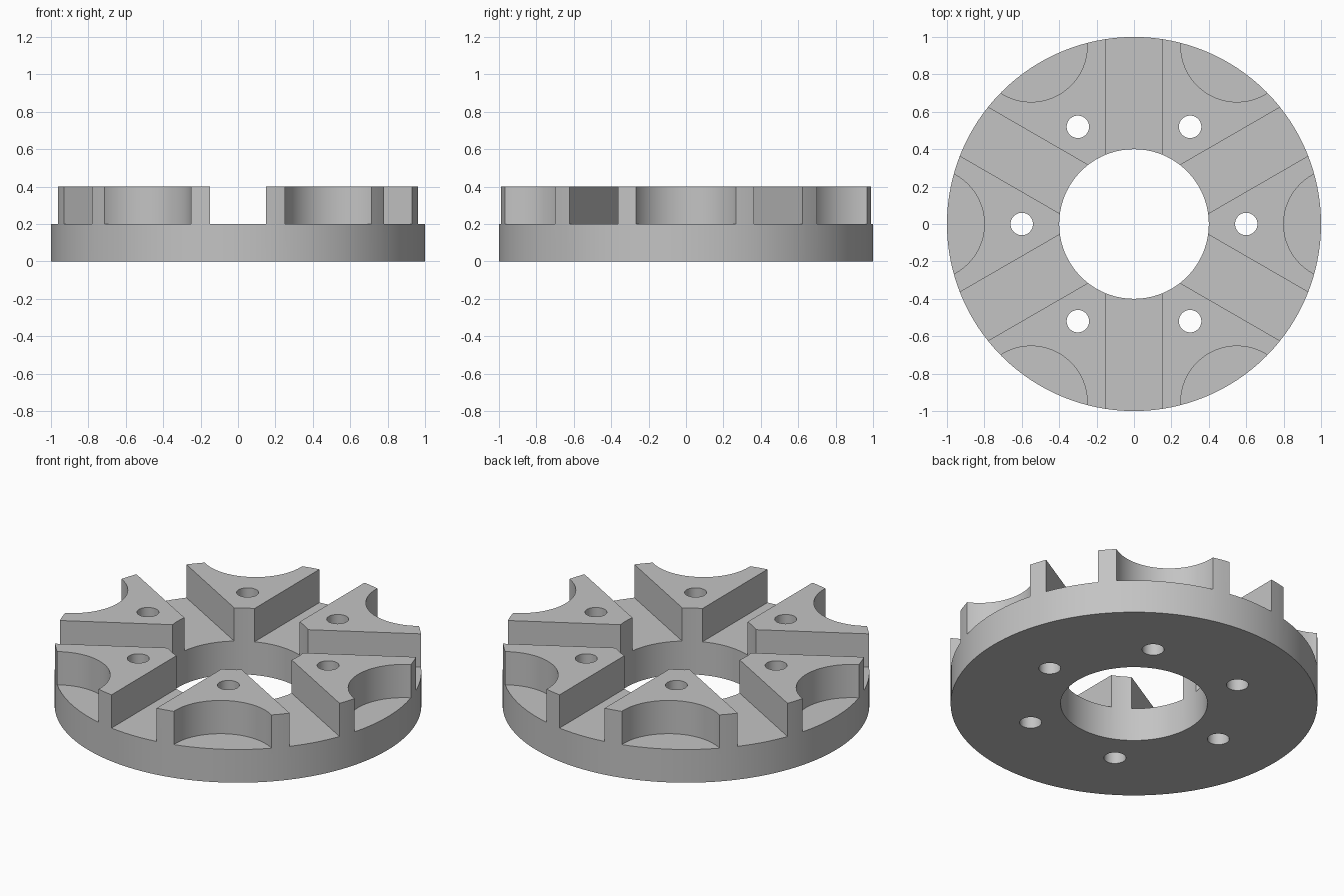
import bpy
from math import radians, cos, sin

cube = bpy.data.objects.get("Cube")
if cube:
    bpy.data.objects.remove(cube, do_unlink=True)

HEIGHT = 0.4
FLOOR = 0.2      # level of the slot and pocket floors
COUNT = 6        # number of raised pads

grey = bpy.data.materials.new("plain grey")
grey.use_nodes = True
colour = (0.55, 0.55, 0.55, 1)
grey.diffuse_color = colour
grey.node_tree.nodes["Principled BSDF"].inputs["Base Color"].default_value = colour


def cylinder(name, radius, bottom, top, distance=0, angle=0, sides=96):
    """Upright cylinder placed at a polar position."""
    bpy.ops.mesh.primitive_cylinder_add(
        vertices=sides, radius=radius, depth=top - bottom,
        location=(distance * cos(angle), distance * sin(angle), (bottom + top) / 2),
        rotation=(0, 0, angle))
    obj = bpy.context.object
    obj.name = name
    return obj


def slot(angle):
    """Long bar that cuts one straight slot across the whole disc."""
    bpy.ops.mesh.primitive_cube_add(size=1, location=(0, 0, FLOOR + 0.2),
                                    rotation=(0, 0, angle))
    obj = bpy.context.object
    obj.name = "slot_cutter"
    obj.scale = (2.4, 0.3, 0.4)
    return obj


def cut(body, cutter):
    """Subtract the cutter from the body, then discard it."""
    cutter.hide_render = True
    mod = body.modifiers.new(cutter.name, "BOOLEAN")
    mod.operation = "DIFFERENCE"
    mod.solver = "EXACT"
    mod.object = cutter
    bpy.context.view_layer.objects.active = body
    bpy.ops.object.modifier_apply(modifier=mod.name)
    bpy.data.objects.remove(cutter, do_unlink=True)


# Solid disc with a central bore
disc = cylinder("slotted_disc", 1, 0, HEIGHT, sides=128)
cut(disc, cylinder("bore_cutter", 0.4, -0.1, HEIGHT + 0.1))

# Three through slots divide the upper half into six pads
for i in range(COUNT // 2):
    cut(disc, slot(radians(30 + 60 * i)))

# Each pad has a round rim pocket and a bolt hole
for i in range(COUNT):
    angle = radians(60 * i)
    cut(disc, cylinder("pocket_cutter", 0.3, FLOOR, HEIGHT + 0.1, 1.1, angle))
    cut(disc, cylinder("bolt_hole_cutter", 0.06, -0.1, HEIGHT + 0.1, 0.6, angle, 40))

# Colour and shading
disc.data.materials.clear()
disc.data.materials.append(grey)
for face in disc.data.polygons:
    face.material_index = 0
bpy.ops.object.select_all(action="DESELECT")
disc.select_set(True)
bpy.context.view_layer.objects.active = disc
bpy.ops.object.shade_smooth_by_angle(angle=radians(30))
